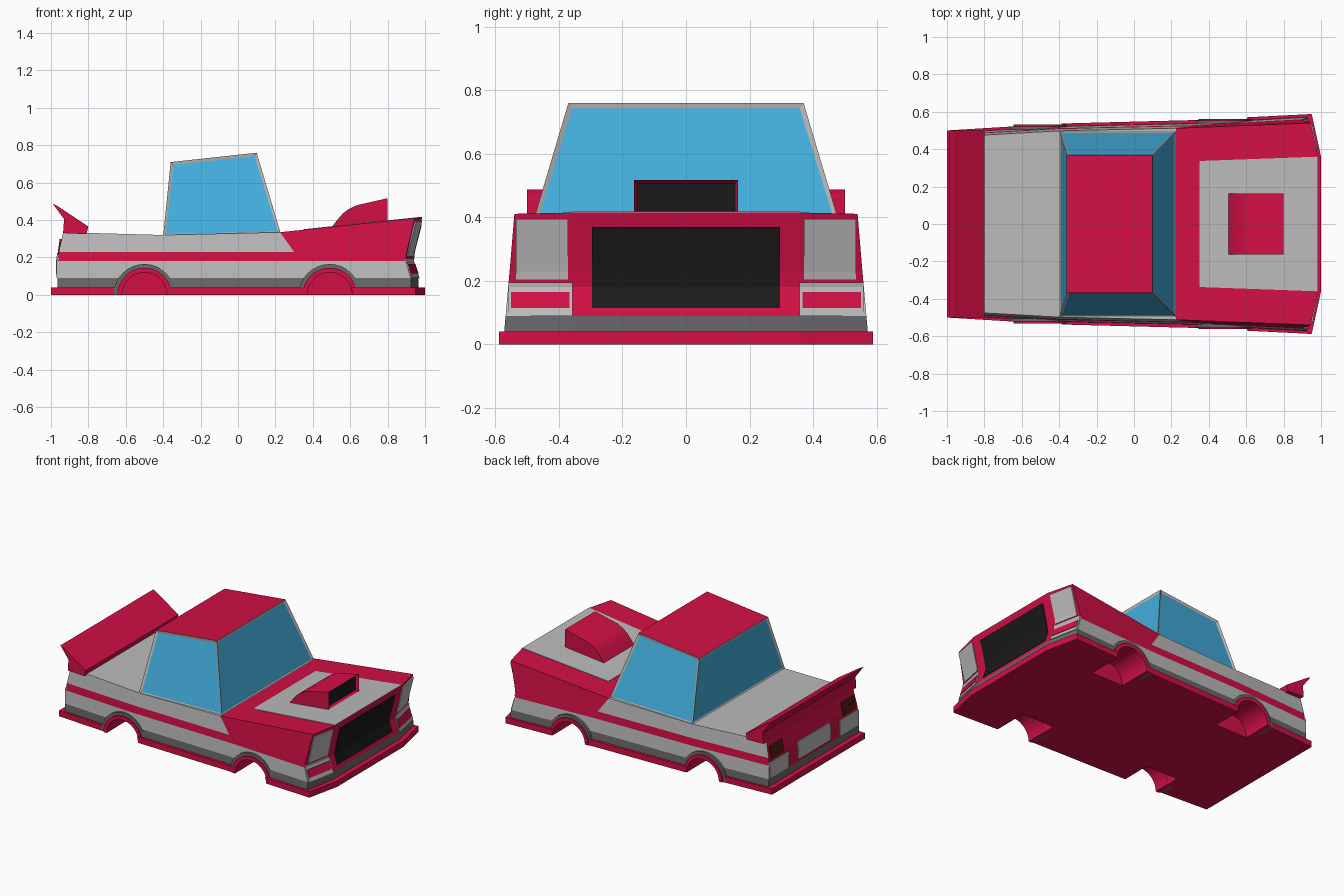
import bpy, bmesh, math

if "Cube" in bpy.data.objects:
    bpy.data.objects.remove(bpy.data.objects["Cube"])


def material(name, rgb):
    m = bpy.data.materials.new(name)
    m.diffuse_color = (*rgb, 1)
    m.use_nodes = True
    m.node_tree.nodes["Principled BSDF"].inputs["Base Color"].default_value = m.diffuse_color
    return m


RED = material("red_paint", (0.65, 0.005, 0.06))
GREY = material("light_grey", (0.5, 0.5, 0.5))
DARK = material("dark_grey", (0.14, 0.14, 0.14))
BLUE = material("window_glass", (0.055, 0.42, 0.72))
BLACK = material("black", (0.01, 0.01, 0.01))
TAIL = material("tail_lamp", (0.11, 0.012, 0.006))


def finish(name, bm, *mats):
    bmesh.ops.recalc_face_normals(bm, faces=bm.faces)
    me = bpy.data.meshes.new(name)
    bm.to_mesh(me)
    bm.free()
    for m in mats:
        me.materials.append(m)
    ob = bpy.data.objects.new(name, me)
    bpy.context.collection.objects.link(ob)
    return ob


def loft(a, b, bm=None):
    """Closed solid between two matching loops of points."""
    bm = bm or bmesh.new()
    a, b = [bm.verts.new(p) for p in a], [bm.verts.new(p) for p in b]
    bm.faces.new(a)
    bm.faces.new(b[::-1])
    for i in range(len(a)):
        j = (i + 1) % len(a)
        bm.faces.new((a[i], b[i], b[j], a[j]))
    return bm


def prism(profile, y0, y1):
    return loft([(x, y0, z) for x, z in profile], [(x, y1, z) for x, z in profile])


def panel(name, mat, ys, zs, surface, off):
    """Thin plate following surface(y, z) -> x."""
    bm = bmesh.new()
    for z0, z1 in zip(zs, zs[1:]):
        q = [(ys[0], z0), (ys[1], z0), (ys[1], z1), (ys[0], z1)]
        loft([(surface(y, z) + off, y, z) for y, z in q],
             [(surface(y, z) - off, y, z) for y, z in q], bm)
    return finish(name, bm, mat)


def inset(bm, faces, thickness, depth, slot):
    for f in faces:
        bmesh.ops.inset_individual(bm, faces=[f], thickness=thickness, depth=depth)
        f.material_index = slot


# Body: five stations per side, lofted through colour bands
Z = [0.04, 0.09, 0.18, 0.23, 0.40]
NOSE = [0.965, 0.965, 0.935, 0.942, 0.985]
REAR = [-0.965, -0.965, -0.965, -0.958, -0.935]
TOP = [0.335, 0.32, 0.335, 0.411, 0.415]
LOW_W = [0.488, 0.522, 0.537, 0.572, 0.36]
TOP_W = [0.468, 0.498, 0.512, 0.54, 0.36]
DROP = 0.04


def station(level, i):
    top = level == 4
    x = [REAR[level], -0.4, 0.225 if top else 0.3, NOSE[level] - DROP, NOSE[level]][i]
    t = (Z[level] - 0.04) / 0.36
    return x, LOW_W[i] + (TOP_W[i] - LOW_W[i]) * t, TOP[i] if top else Z[level]


bm = bmesh.new()
grid = {}
for lv in range(5):
    for i in range(5):
        x, y, z = station(lv, i)
        for s in (1, -1):
            grid[lv, i, s] = bm.verts.new((x, s * y, z))


def face(keys, slot):
    bm.faces.new([grid[k] for k in keys]).material_index = slot


for i in range(4):
    for lv, slot in ((0, 2), (4, 1 if i < 2 else 0)):
        face([(lv, i, 1), (lv, i + 1, 1), (lv, i + 1, -1), (lv, i, -1)], slot)
    for lv in range(4):
        slot = [2, 1, 0, 1 if i < 2 else 0][lv]
        for s in (1, -1):
            face([(lv, i, s), (lv, i + 1, s), (lv + 1, i + 1, s), (lv + 1, i, s)], slot)
for lv in range(4):
    for i in (0, 4):
        face([(lv, i, 1), (lv, i, -1), (lv + 1, i, -1), (lv + 1, i, 1)], 2 if lv == 0 else 0)
body = finish("body", bm, RED, GREY, DARK)

# Skirt and floor
half = [(-1, 0.5), (-0.4, 0.537), (0.3, 0.555), (0.95, 0.588), (1, 0.36)]
plan = half + [(x, -y) for x, y in half[::-1]]
skirt = finish("skirt", loft([(x, y, 0) for x, y in plan], [(x, y, 0.04) for x, y in plan]), RED)


# Wheel arches: wells cut from body and skirt, plus flares
def arc(r, n=16):
    return [(r * math.cos(math.pi * k / n), r * math.sin(math.pi * k / n)) for k in range(n + 1)]


for cx, w_red, w_dark, end in ((-0.5, 0.531, 0.522, "rear"), (0.49, 0.562, 0.553, "front")):
    for s in (1, -1):
        circle = [(cx + 0.121 * math.cos(math.tau * k / 32), 0.121 * math.sin(math.tau * k / 32))
                  for k in range(32)]
        cutter = finish("well_cutter", prism(circle, s * 0.33, s * 0.75), RED)
        cutter.hide_render = True
        for ob in (body, skirt):
            mod = ob.modifiers.new("well", 'BOOLEAN')
            mod.operation, mod.solver, mod.object = 'DIFFERENCE', 'EXACT', cutter
            bpy.context.view_layer.objects.active = ob
            bpy.ops.object.modifier_apply(modifier=mod.name)
        bpy.data.objects.remove(cutter)
        for label, r0, r1, w, mat in (("flare", 0.12, 0.145, w_red, RED),
                                      ("arch_trim", 0.145, 0.165, w_dark, DARK)):
            ring = [(cx + x, z) for x, z in arc(r1) + arc(r0)[::-1]]
            finish(f"{end}_{label}", prism(ring, s * 0.42, s * w), mat)

# Cabin with sunken windows and red roof
base = [(-0.4, -0.498, 0.315), (0.228, -0.498, 0.33), (0.228, 0.498, 0.33), (-0.4, 0.498, 0.315)]
roof = [(-0.36, -0.37, 0.71), (0.10, -0.37, 0.76), (0.10, 0.37, 0.76), (-0.36, 0.37, 0.71)]
bm = loft(base, roof)
bmesh.ops.recalc_face_normals(bm, faces=bm.faces)
bm.normal_update()
for f in bm.faces:
    if f.normal.z > 0.9:
        f.material_index = 1
inset(bm, [f for f in bm.faces if abs(f.normal.z) < 0.8], 0.02, -0.008, 2)
finish("cabin", bm, GREY, RED, BLUE)


# Bonnet panel and air scoop
def bonnet(x):
    return 0.335 + (x - 0.225) * 0.08 / 0.76


quad = [(0.35, -0.337), (0.984, -0.36), (0.984, 0.36), (0.35, 0.337)]
finish("bonnet_panel", loft([(x, y, bonnet(x) - 0.004) for x, y in quad],
                            [(x, y, bonnet(x) + 0.003) for x, y in quad]), GREY)
bm = prism([(0.5, 0.36), (0.53, 0.40), (0.56, 0.435), (0.59, 0.458), (0.63, 0.478),
            (0.8, 0.517), (0.8, 0.397)], -0.163, 0.163)
bmesh.ops.recalc_face_normals(bm, faces=bm.faces)
bm.normal_update()
inset(bm, [f for f in bm.faces if f.normal.x > 0.99], 0.013, -0.02, 1)
finish("bonnet_scoop", bm, RED, BLACK)

# Rear spoiler
wing = [(-0.935, 0.33), (-0.93, 0.405), (-0.99, 0.487), (-0.965, 0.475), (-0.80, 0.365), (-0.81, 0.325)]
finish("spoiler", prism(wing, -0.5, 0.5), RED)


# Nose and tail fittings
def along(table, z):
    for k in range(4):
        if z <= Z[k + 1] or k == 3:
            return table[k] + (table[k + 1] - table[k]) * (z - Z[k]) / (Z[k + 1] - Z[k])


def front(y, z):
    return along(NOSE, z) - DROP * max(0, abs(y) - 0.36) / 0.2


def back(y, z):
    return along(REAR, z)


panel("grille", BLACK, (-0.295, 0.295), (0.115, 0.18, 0.23, 0.37), front, 0.004)
panel("number_plate", GREY, (-0.175, 0.175), (0.11, 0.18, 0.225), back, 0.008)
for s in (1, -1):
    panel("headlight", GREY, (s * 0.372, s * 0.535), (0.205, 0.23, 0.395), front, 0.004)
    panel("front_bumper", GREY, (s * 0.357, s * 0.558), (0.09, 0.18, 0.195), front, 0.006)
    panel("indicator", RED, (s * 0.367, s * 0.55), (0.115, 0.165), front, 0.01)
    panel("rear_bumper", GREY, (s * 0.275, s * 0.48), (0.09, 0.18, 0.2), back, 0.005)
    panel("tail_light", TAIL, (s * 0.32, s * 0.455), (0.215, 0.23, 0.30), back, 0.005)
